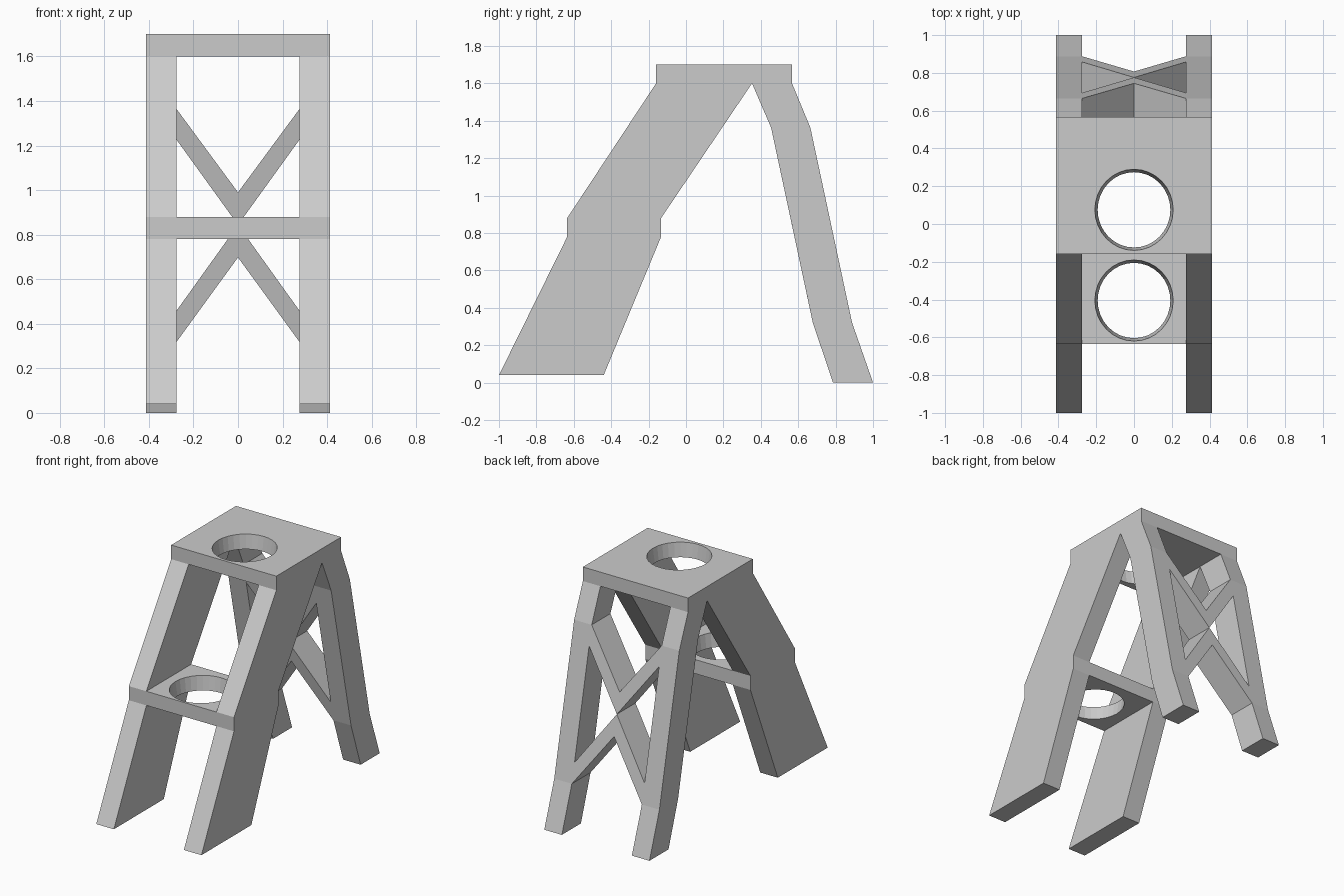
import bpy, bmesh

if "Cube" in bpy.data.objects:
    bpy.data.objects.remove(bpy.data.objects["Cube"])

LEG_IN, LEG_OUT = 0.275, 0.413


def mesh_object(name, bm):
    bmesh.ops.recalc_face_normals(bm, faces=bm.faces)
    mesh = bpy.data.meshes.new(name)
    bm.to_mesh(mesh)
    bm.free()
    obj = bpy.data.objects.new(name, mesh)
    bpy.context.collection.objects.link(obj)
    return obj


def prism(name, near, far):
    """Solid between two matching outlines."""
    bm = bmesh.new()
    a = [bm.verts.new(p) for p in near]
    b = [bm.verts.new(p) for p in far]
    bm.faces.new(a)
    bm.faces.new(b[::-1])
    n = len(a)
    for i in range(n):
        bm.faces.new((a[i], a[(i + 1) % n], b[(i + 1) % n], b[i]))
    return mesh_object(name, bm)


def leg_pair(name, profile):
    """Side profile (y, z) extruded in x, on both sides."""
    for side, s in (("left", -1), ("right", 1)):
        prism(f"{side}_{name}",
              [(s * LEG_IN, y, z) for y, z in profile],
              [(s * LEG_OUT, y, z) for y, z in profile])


def plate(name, y0, y1, z0, z1, hole_y):
    """Flat board with a round hole that narrows downwards."""
    rect = [(-LEG_OUT, y0), (LEG_OUT, y0), (LEG_OUT, y1), (-LEG_OUT, y1)]
    board = prism(name, [(x, y, z0) for x, y in rect], [(x, y, z1) for x, y in rect])
    bm = bmesh.new()
    bmesh.ops.create_cone(bm, cap_ends=True, segments=32,
                          radius1=0.185, radius2=0.215, depth=0.2)
    bmesh.ops.scale(bm, vec=(1, 1.035, 1), verts=bm.verts)
    bmesh.ops.translate(bm, vec=(0, hole_y, (z0 + z1) / 2), verts=bm.verts)
    cutter = mesh_object("hole_cutter", bm)
    cutter.hide_render = True
    mod = board.modifiers.new("hole", 'BOOLEAN')
    mod.operation, mod.solver, mod.object = 'DIFFERENCE', 'EXACT', cutter
    bpy.context.view_layer.objects.active = board
    bpy.ops.object.modifier_apply(modifier=mod.name)
    bpy.data.objects.remove(cutter)


# Top plate and lower shelf
plate("top_plate", -0.16, 0.567, 1.6, 1.7, 0.075)
plate("shelf", -0.635, -0.133, 0.78, 0.88, -0.405)

# Front legs, below and above the shelf
leg_pair("front_lower_leg", [(-1, 0.04), (-0.44, 0.04), (-0.133, 0.78), (-0.635, 0.78)])
leg_pair("front_upper_leg", [(-0.635, 0.88), (-0.133, 0.88), (0.353, 1.6), (-0.16, 1.6)])

# Bent back legs
leg_pair("back_leg", [(0.353, 1.6), (0.455, 1.363), (0.678, 0.32), (0.786, 0),
                      (1.0, 0), (0.888, 0.32), (0.665, 1.363), (0.567, 1.6)])


# Back cross brace: two chevrons meeting at a point, leaning with the legs
def brace(name, z_side_a, z_mid_a, z_side_b, z_mid_b):
    outline = [(-LEG_IN, z_side_a), (0, z_mid_a), (LEG_IN, z_side_a),
               (LEG_IN, z_side_b), (0, z_mid_b), (-LEG_IN, z_side_b)]
    lean = lambda z: 0.455 + (1.363 - z) * 0.2138
    prism(name, [(x, lean(z), z) for x, z in outline],
          [(x, lean(z) + 0.21, z) for x, z in outline])


brace("upper_brace", 1.363, 0.99, 1.225, 0.844)
brace("lower_brace", 0.46, 0.844, 0.32, 0.698)
